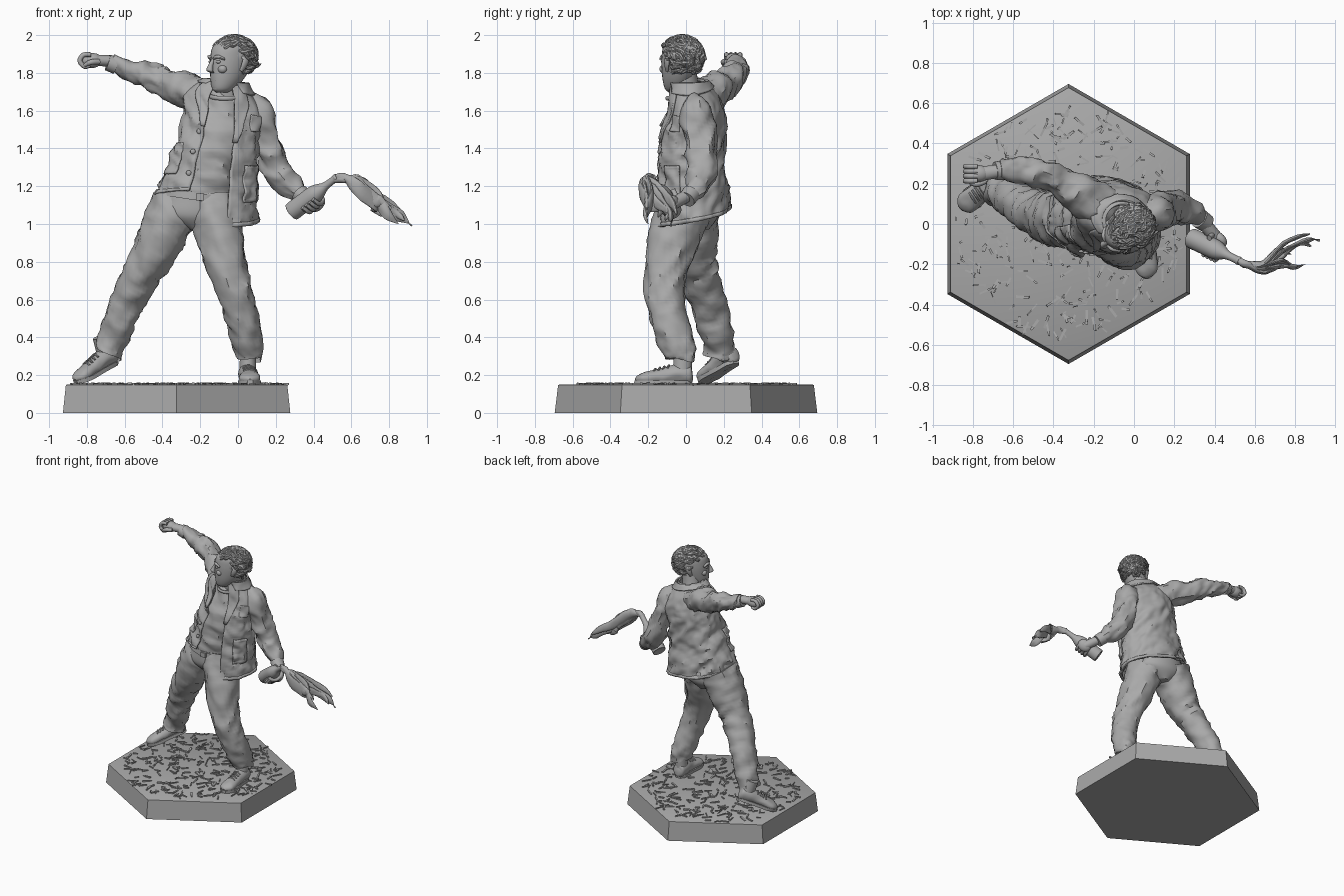
import bpy, bmesh, math, random
from math import sin, cos, pi
from mathutils import Vector, Matrix, noise

random.seed(4)
if "Cube" in bpy.data.objects:
    bpy.data.objects.remove(bpy.data.objects["Cube"])

GREY = (0.4, 0.4, 0.4, 1)
grey = bpy.data.materials.new("stone grey")
grey.use_nodes = True
grey.diffuse_color = GREY
grey.node_tree.nodes["Principled BSDF"].inputs["Base Color"].default_value = GREY
UP, BACK = Vector((0, 0, 1)), Vector((0, 1, 0))
built = []


def finish(name, bm, matrix=Matrix()):
    bmesh.ops.recalc_face_normals(bm, faces=bm.faces)
    mesh = bpy.data.meshes.new(name)
    bm.to_mesh(mesh)
    bm.free()
    mesh.materials.append(grey)
    ob = bpy.data.objects.new(name, mesh)
    ob.matrix_world = matrix
    bpy.context.collection.objects.link(ob)
    built.append(ob)
    return ob


def spline(pts, t):
    """Catmull-Rom sample of tuples, t from 0 to 1."""
    x = t * (len(pts) - 1)
    i = min(int(x), len(pts) - 2)
    f = x - i
    a, b, c, d = (pts[max(0, min(len(pts) - 1, i + k))] for k in (-1, 0, 1, 2))
    return [q + f / 2 * (r - p + f * (2 * p - 5 * q + 4 * r - s + f * (3 * (q - r) + s - p)))
            for p, q, r, s in zip(a, b, c, d)]


def crease(p):
    q = Vector((p.x * 8 + p.z * 5, p.y * 8 - p.z * 3, p.z * 5))
    return 0.3 - abs(noise.noise(q)) - 0.5 * abs(noise.noise(q * 2.3))


def add_tube(bm, stations, steps=8, sides=28, up=UP, axis=None, folds=0, phase=0):
    """Loft ellipses; a station is x, y, z, side radius, other radius."""
    n = steps * (len(stations) - 1)
    rows = [spline(stations, i / n) for i in range(n + 1)]
    mids = [Vector(r[:3]) for r in rows]
    rings = []
    for i, (mid, row) in enumerate(zip(mids, rows)):
        along = Vector(axis) if axis else (mids[min(i + 1, n)] - mids[max(i - 1, 0)]).normalized()
        side = along.cross(up).normalized()
        other = side.cross(along)
        ring = []
        for k in range(sides):
            a = phase + 2 * pi * k / sides
            out = side * cos(a) * max(row[3], 0.002) + other * sin(a) * max(row[4], 0.002)
            p = mid + out
            ring.append(bm.verts.new(p + out.normalized() * folds * crease(p)))
        rings.append(ring)
    for low, high in zip(rings, rings[1:]):
        for k in range(sides):
            j = (k + 1) % sides
            bm.faces.new((low[k], low[j], high[j], high[k]))
    bm.faces.new(rings[0])
    bm.faces.new(rings[-1])


def tube(name, stations, matrix=Matrix(), **kw):
    bm = bmesh.new()
    add_tube(bm, stations, **kw)
    return finish(name, bm, matrix)


def blob(name, loc, size, matrix=Matrix(), turn=0):
    bm = bmesh.new()
    shape = Matrix.LocRotScale(Vector(loc), Matrix.Rotation(turn, 3, 'Z'), Vector(size))
    bmesh.ops.create_uvsphere(bm, u_segments=20, v_segments=12, radius=1, matrix=shape)
    return finish(name, bm, matrix)


# Hexagonal base with scattered chips
hexagon = Matrix.Translation((-0.325, 0, 0))
tube("base", [(0, 0, 0, .695, .695), (0, 0, .147, .677, .677), (0, 0, .15, .67, .67)],
     hexagon, steps=1, sides=6, up=BACK, phase=pi / 2)
bm = bmesh.new()
for i in range(300):
    r, a = 0.57 * math.sqrt(random.random()), random.uniform(0, 2 * pi)
    turn = Matrix.Rotation(random.uniform(0, pi), 4, 'Z') @ Matrix.Rotation(random.uniform(-.15, .15), 4, 'Y')
    size = Matrix.Diagonal((random.uniform(.03, .075), random.uniform(.005, .014), .012, 1))
    bmesh.ops.create_cube(bm, size=1, matrix=Matrix.Translation((r * cos(a), r * sin(a), .151)) @ turn @ size)
finish("ground_chips", bm, hexagon)

# Trousers and belt
tube("right_trouser_leg", [(-.31, .04, 1.12, .14, .15), (-.37, .03, 1.0, .135, .145), (-.45, .04, .84, .115, .125),
     (-.55, .09, .66, .095, .1), (-.62, .14, .5, .085, .095), (-.68, .175, .34, .078, .085),
     (-.69, .178, .315, .07, .078)], up=BACK, folds=.035)
tube("left_trouser_leg", [(-.13, .0, 1.12, .13, .15), (-.115, -.04, 1.0, .13, .14), (-.075, -.085, .84, .115, .125),
     (-.02, -.115, .65, .095, .108), (.025, -.085, .48, .085, .098), (.062, -.035, .32, .076, .092),
     (.066, -.03, .29, .066, .085)], up=BACK, folds=.035)
tube("trouser_seat", [(-.22, .02, .97, .05, .1), (-.225, .02, 1.04, .2, .15), (-.22, .02, 1.13, .195, .155),
     (-.21, .02, 1.19, .18, .15)], up=BACK, axis=UP)
tube("belt", [(-.218, .02, 1.125, .2, .168), (-.212, .02, 1.165, .196, .166)], up=BACK, axis=(.15, 0, 1))
tube("belt_buckle", [(-.2, -.155, 1.143, .03, .026), (-.2, -.158, 1.144, .025, .02)][::-1] and
     [(-.2, -.14, 1.143, .03, .026), (-.2, -.16, 1.143, .03, .026)], steps=1, sides=4, phase=pi / 4)

# Shoes
for name, place in (("left", Matrix.Translation((.055, -.07, .15)) @ Matrix.Rotation(.05, 4, 'Z')),
                    ("right", Matrix.Translation((-.715, .205, .225)) @ Matrix.Rotation(-.85, 4, 'Z')
                     @ Matrix.Rotation(.38, 4, 'X'))):
    tube(name + "_shoe", [(0, .105, .05, .02, .02), (0, .09, .05, .045, .05), (0, .03, .055, .05, .055),
         (0, -.06, .045, .052, .045), (0, -.14, .035, .055, .035), (0, -.18, .028, .04, .025),
         (0, -.197, .022, .012, .01)], place, steps=5, folds=.012)
    tube(name + "_ankle", [(0, .05, .05, .045, .05), (0, .055, .17, .042, .048)], place, up=BACK)
    outline = [(.1, .02), (.07, .044), (-.02, .046), (-.12, .06), (-.17, .048), (-.203, .015)]
    bm = bmesh.new()
    edge = [bm.verts.new((s * w, y, 0)) for s, rim in ((1, outline), (-1, outline[::-1])) for y, w in rim]
    sole = bmesh.ops.extrude_face_region(bm, geom=[bm.faces.new(edge)])["geom"]
    bmesh.ops.translate(bm, vec=(0, 0, .022), verts=[v for v in sole if isinstance(v, bmesh.types.BMVert)])
    finish(name + "_sole", bm, place)
    for i in range(4):
        y = -.02 - .024 * i
        tube(f"{name}_lace_{i}", [(-.03, y, .088 - i * .006, .006, .006), (0, y, .1 - i * .006, .007, .007),
             (.03, y - .01, .088 - i * .006, .006, .006)], place, steps=3, sides=8)

# Shirt and neck
tube("shirt", [(-.21, .02, 1.14, .185, .155), (-.18, .015, 1.25, .19, .16), (-.13, .01, 1.42, .185, .155),
     (-.09, .03, 1.58, .17, .13), (-.06, .02, 1.69, .1, .085), (-.055, .01, 1.72, .07, .065)],
     up=BACK, axis=UP, folds=.05)
tube("neck", [(-.06, .03, 1.6, .085, .08), (-.05, .0, 1.72, .068, .068), (-.03, -.015, 1.84, .065, .07)], up=BACK)
tube("neckline", [(-.065 + .088 * sin(a), .0 - .1 * cos(a), 1.665 + .05 * abs(a / 2.5) ** 2, .009, .012)
     for a in (-2.2, -1.4, -.7, 0, .7, 1.4, 2.2)], sides=10)

# Jacket: stations are z, centre x, centre y, half width, half depth
BODY = [(1.08, -.165, .03, .265, .195), (1.24, -.14, .03, .235, .185), (1.4, -.11, .03, .212, .175),
        (1.54, -.085, .045, .21, .16), (1.65, -.075, .045, .195, .125), (1.73, -.06, .025, .115, .09),
        (1.755, -.052, .015, .088, .08)]
LEFT_EDGE, RIGHT_EDGE = .42, 2 * pi - .34


def jacket_point(a, v, lift):
    z, cx, cy, w, d = spline(BODY, v)
    p = Vector(((w + lift) * sin(a), -(d + lift) * cos(a), 0))
    lean = -.32 * v * p.x * min(1, 3 * (1 - v) + .3)
    p = Matrix.Rotation(-.2 * v, 3, 'Z') @ p
    p += Vector((cx, cy, z + lean - .1 * cos(a / 2) * (1 - v) ** 2))
    return p + Vector((sin(a), -cos(a), 0)) * .045 * crease(p) * (1 - v * v)


def jacket_patch(name, start, end, low, high, lift, thick=.012, cols=12, rows=14):
    """Panel on the jacket; start and end give the angle at each height."""
    bm = bmesh.new()
    grid = []
    for j in range(rows + 1):
        f = j / rows
        s, e = start(f), end(f)
        grid.append([bm.verts.new(jacket_point(s + (e - s) * i / cols, low + (high - low) * f, lift))
                     for i in range(cols + 1)])
    for r, q in zip(grid, grid[1:]):
        for i in range(cols):
            bm.faces.new((r[i], r[i + 1], q[i + 1], q[i]))
    ob = finish(name, bm)
    mod = ob.modifiers.new("thickness", 'SOLIDIFY')
    mod.thickness = thick
    mod.offset = 0


jacket_patch("jacket", lambda f: LEFT_EDGE, lambda f: RIGHT_EDGE, 0, 1, 0, cols=80, rows=56)
jacket_patch("left_lapel", lambda f: LEFT_EDGE - .05, lambda f: LEFT_EDGE + .05 + .6 * f, .42, .9, .014)
jacket_patch("right_lapel", lambda f: RIGHT_EDGE - .05 - .6 * f, lambda f: RIGHT_EDGE + .05, .42, .9, .014)
jacket_patch("collar", lambda f: .75 - f * .2, lambda f: 2 * pi - .7 + f * .2, .8, 1, .02, cols=40)
jacket_patch("jacket_hem", lambda f: LEFT_EDGE, lambda f: RIGHT_EDGE, 0, .03, .005, cols=80, rows=2)
jacket_patch("left_pocket", lambda f: .8, lambda f: 1.3, .12, .3, .01)
jacket_patch("breast_pocket", lambda f: .85, lambda f: 1.2, .5, .62, .01)
jacket_patch("right_pocket", lambda f: 2 * pi - 1.3, lambda f: 2 * pi - .8, .12, .3, .01)
for i in range(3):
    blob(f"button_{i}", jacket_point(RIGHT_EDGE - .12, .12 + .13 * i, .01), (.014, .008, .014))

# Sleeves
tube("right_sleeve", [(-.1, .07, 1.64, .08, .08), (-.21, .115, 1.69, .105, .1), (-.33, .185, 1.73, .085, .085),
     (-.46, .245, 1.78, .072, .07), (-.56, .268, 1.815, .062, .058), (-.67, .265, 1.848, .046, .044)], folds=.045)
tube("right_cuff", [(-.645, .268, 1.84, .049, .047), (-.69, .263, 1.855, .046, .043)], sides=20)
tube("left_sleeve", [(.03, .04, 1.62, .08, .06), (.1, .055, 1.57, .1, .085), (.145, .075, 1.44, .08, .09),
     (.2, .085, 1.3, .075, .08), (.27, .06, 1.21, .065, .066), (.345, .015, 1.145, .046, .048)], up=BACK, folds=.045)
tube("left_cuff", [(.325, .028, 1.162, .049, .05), (.36, .003, 1.13, .046, .046)], up=BACK, sides=20)

# Raised right fist
fist = Matrix.Translation((-.775, .25, 1.865)) @ Matrix.Rotation(-.1, 4, 'Y')
tube("right_wrist", [(.12, .015, -.015, .032, .03), (.02, 0, 0, .036, .03)], fist)
blob("right_palm", (0, 0, 0), (.058, .043, .04), fist)
for i in range(4):
    y = -.036 + .024 * i
    tube(f"right_finger_{i}", [(0, y, .032, .012, .012), (-.04, y, .034, .013, .013), (-.062, y, .004, .013, .013),
         (-.04, y, -.028, .012, .012), (-.01, y, -.026, .008, .008)], fist, steps=4, sides=10, up=BACK)
tube("right_thumb", [(.04, -.035, -.01, .014, .014), (-.005, -.052, -.008, .015, .015),
     (-.04, -.045, -.022, .009, .009)], fist, steps=4, sides=10)

# Bottle gripped by the left hand
foot, top = Vector((.285, -.07, 1.065)), Vector((.52, -.182, 1.245))
bottle = Matrix.Translation(foot) @ (top - foot).to_track_quat('Z', 'Y').to_matrix().to_4x4()
tube("bottle", [(0, 0, z, r, r) for z, r in ((0, .044), (.006, .05), (.08, .05), (.16, .049), (.2, .038),
     (.24, .022), (.3, .019), (.315, .022), (.325, .018))], bottle, up=BACK, axis=UP, steps=4)
grip = bottle.to_3x3().inverted() @ Vector((.1, .6, -.6))
mid = math.atan2(grip.y, grip.x)
blob("left_palm", (.062 * cos(mid), .062 * sin(mid), .125), (.03, .045, .052), bottle, mid)
for i in range(4):
    tube(f"left_finger_{i}", [(.06 * cos(mid + a), .06 * sin(mid + a), .085 + .025 * i, .013, .013 - .001 * abs(a))
         for a in (-.3, -.9, -1.5, -2.0)], bottle, steps=4, sides=10)
tube("left_thumb", [(.062 * cos(mid + a), .062 * sin(mid + a), .1 + .02 * a, .014, .013) for a in (.2, .8, 1.5)],
     bottle, steps=4, sides=10)
hand = bottle @ Vector((.06 * cos(mid), .06 * sin(mid), .12))
tube("left_wrist", [(.33, .025, 1.16, .033, .033), (*hand, .034, .034)], up=BACK)

# Burning rag: twisted tapering strips
for i, (x, y, z, w) in enumerate(((.92, -.08, .99, .04), (.85, -.2, 1.0, .036), (.78, -.15, 1.04, .04),
                                  (.87, -.05, 1.05, .036), (.81, -.21, 1.08, .034), (.88, -.11, 1.02, .03))):
    end, side = Vector((x, y, z)), .02 * sin(i * 2.4)
    tube(f"rag_strip_{i}", [(.5, -.172, 1.232, .012, .012), (.56, -.2, 1.245 - side / 2, .018, .018),
         (.64, -.215 + side, 1.205 + side, .014, w), (.73, (y - .2) / 2 + side, 1.13 + side, .012, w),
         (x - .06, y - side, z + .05, .012, w * .7), (*end, .003, .005)], steps=6, sides=14, folds=.02)

# Head, built facing the front and then turned
head = Matrix.Translation((-.035, -.03, 1.85)) @ Matrix.Rotation(-1.0, 4, 'Z')
tube("head", [(0, -.06, -.155, .025, .03), (0, -.05, -.135, .05, .062), (0, -.03, -.09, .071, .09),
     (0, -.01, -.03, .085, .112), (0, .0, .03, .09, .12), (0, .005, .085, .085, .112), (0, .01, .115, .06, .08),
     (0, .01, .13, .015, .02)], head, up=BACK, axis=UP)
tube("nose", [(0, -.112, .028, .01, .008), (0, -.13, -.01, .013, .014), (0, -.136, -.037, .02, .017),
     (0, -.118, -.05, .016, .006)], head, sides=12, up=BACK, axis=(0, 0, -1))
for s, tag in ((1, "left"), (-1, "right")):
    tube(tag + "_brow", [(s * .012, -.118, .026, .01, .008), (s * .04, -.112, .036, .011, .01),
         (s * .068, -.085, .022, .008, .006)], head, sides=10)
    blob(tag + "_eye", (s * .036, -.106, .008), (.017, .01, .009), head)
    blob(tag + "_cheek", (s * .045, -.085, -.03), (.028, .025, .024), head)
    tube(tag + "_ear", [(s * .086, .005, -.04, .008, .01), (s * .097, .018, -.01, .01, .018),
         (s * .1, .025, .02, .01, .018), (s * .088, .01, .035, .008, .01)], head, sides=12, up=BACK)
for tag, z, d in (("upper_lip", -.072, .012), ("lower_lip", -.09, .011)):
    blob(tag, (0, -.108, z), (.03, d, .008), head)
blob("chin", (0, -.092, -.128), (.03, .022, .022), head)

# Wavy hair tufts over the skull
blob("hair_cap", (0, .025, .04), (.097, .112, .098), head)
bm = bmesh.new()
while len(bm.verts) < 230 * 63:
    d = Vector((random.gauss(0, 1), random.gauss(0, 1), random.gauss(0, 1))).normalized()
    if d.z < -.75 or (d.y < -.1 and d.z < .5) or (abs(d.x) > .75 and d.z < -.1 and d.y < .3):
        continue
    root = Vector((d.x * .096, d.y * .115 + .018, d.z * .1 + .035))
    flow = (Vector((random.uniform(-.5, .5), 1, -.4)) - d * d.dot(Vector((0, 1, -.4)))).normalized()
    bend = d.cross(flow) * random.uniform(-.012, .012)
    path = [(root - flow * .028, .004), (root + d * .01 + bend, .011), (root + flow * .025 + d * .008 - bend, .009),
            (root + flow * .045 + d * .004, .002)]
    add_tube(bm, [(*p, r, r) for p, r in path], steps=3, sides=7 if len(path) else 6)
finish("hair", bm, head)

# Smooth shading with crisp creases
bpy.ops.object.select_all(action='DESELECT')
for ob in built:
    ob.select_set(True)
bpy.context.view_layer.objects.active = built[0]
bpy.ops.object.shade_smooth_by_angle(angle=.7)
